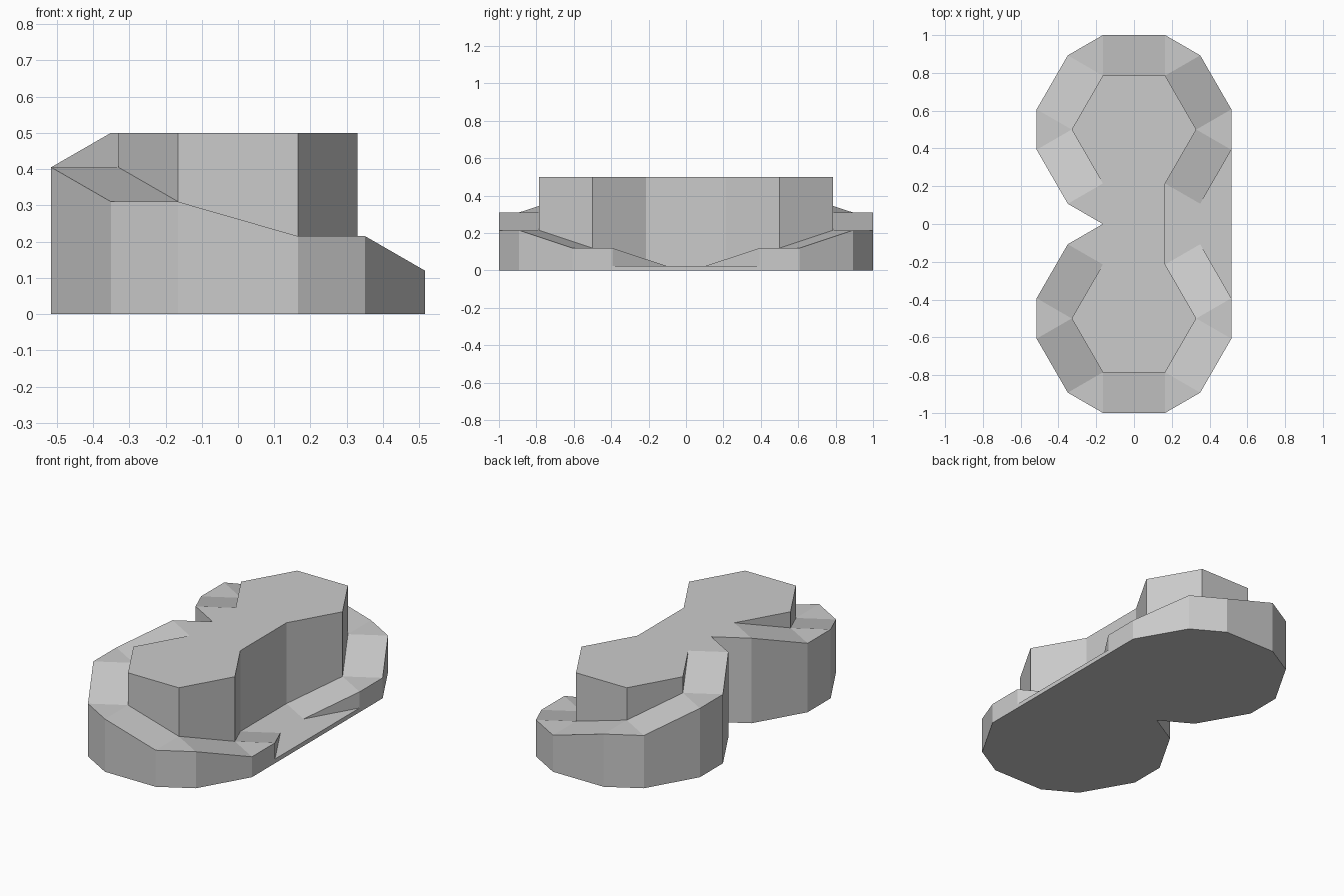
import bpy, bmesh
from math import cos, sin, radians, sqrt

if "Cube" in bpy.data.objects:
    bpy.data.objects.remove(bpy.data.objects["Cube"])

APOTHEM = 0.5 * 4 / 7      # raised hexagon block, centre to side
R = APOTHEM * 2 / sqrt(3)  # centre to corner
WIDTH = 0.5 - APOTHEM      # width of the ramp around the block
TOP, STEP = 0.5, 0.095
CY = -0.5

bm = bmesh.new()


def face(*pts):
    bm.faces.new([bm.verts.new(p) for p in pts])


def at(p, z):
    return (p[0], p[1], z)


def polar(p, r, deg):
    return (p[0] + r * cos(radians(deg)), p[1] + r * sin(radians(deg)))


# front lobe: hexagon corners with their ramp landing heights
hexa = [polar((0, CY), R, 120 + 60 * k) for k in range(6)]
z = [TOP - STEP * k for k in range(6)]
before = [polar(h, WIDTH, 90 + 60 * k) for k, h in enumerate(hexa)]
after = [polar(h, WIDTH, 150 + 60 * k) for k, h in enumerate(hexa)]
rim = []

# triangular landings, ramps and the block's walls above them
for k in range(5):
    face(at(hexa[k], z[k]), at(before[k], z[k]), at(after[k], z[k]))
    face(at(hexa[k], z[k]), at(after[k], z[k]),
         at(before[k + 1], z[k + 1]), at(hexa[k + 1], z[k + 1]))
    wall = [at(hexa[k], z[k]), at(hexa[k + 1], z[k + 1]), at(hexa[k + 1], TOP)]
    if k:
        wall.append(at(hexa[k], TOP))
    face(*wall)
    rim += [at(before[k], z[k]), at(after[k], z[k])]

# half of the flat top and the bridge to the mirrored lobe
half = hexa[5][0]
face(*[at(h, TOP) for h in hexa], (half, 0, TOP), (-half, 0, TOP))
low = z[5]
face(at(hexa[5], low), (half, 0, low), (half, 0, TOP), at(hexa[5], TOP))

# thin shelf between the ramp ends, and the ramp's end wall
edge = after[4]
foot = (edge[0], 0)
face(at(hexa[5], low), at(before[5], low), at(edge, low), at(foot, low), (half, 0, low))
face(at(before[5], low), at(edge, z[4]), at(edge, low))

# outer walls and underside
for a, b in list(zip(rim, rim[1:])) + [(at(edge, low), at(foot, low))]:
    face(a, b, at(b, 0), at(a, 0))
face(*[at(p, 0) for p in rim], at(foot, 0))

# mirror to the back lobe and weld
copy = bmesh.ops.duplicate(bm, geom=bm.verts[:] + bm.edges[:] + bm.faces[:])["geom"]
for v in copy:
    if isinstance(v, bmesh.types.BMVert):
        v.co.y = -v.co.y
bmesh.ops.remove_doubles(bm, verts=bm.verts[:], dist=0.0005)
bmesh.ops.recalc_face_normals(bm, faces=bm.faces[:])

mesh = bpy.data.meshes.new("twin_spiral_ramp")
bm.to_mesh(mesh)
bm.free()
bpy.context.collection.objects.link(bpy.data.objects.new("twin_spiral_ramp", mesh))
